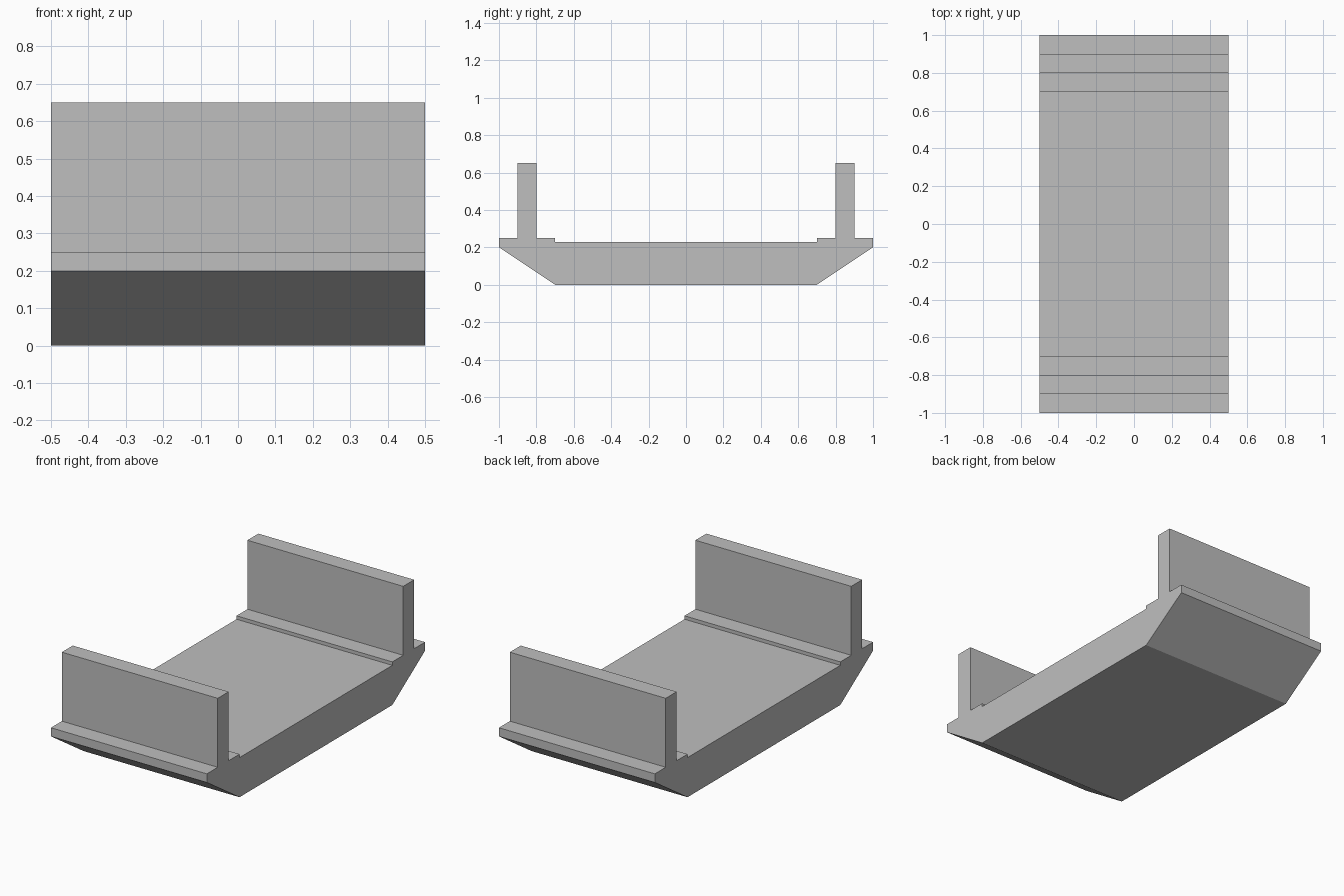
import bpy
import bmesh

cube = bpy.data.objects.get("Cube")
if cube:
    bpy.data.objects.remove(cube, do_unlink=True)

# Single plain grey material
grey = bpy.data.materials.new("light_grey")
grey.use_nodes = True
colour = (0.52, 0.52, 0.52, 1.0)
grey.diffuse_color = colour
grey.node_tree.nodes["Principled BSDF"].inputs["Base Color"].default_value = colour

HALF_WIDTH = 0.5

# Back half of the side profile (y, z): belly, sloped end, ledge, wall, ledge, deck
half = [(0.7, 0), (1, 0.2), (1, 0.25), (0.9, 0.25), (0.9, 0.65),
        (0.8, 0.65), (0.8, 0.25), (0.7, 0.25), (0.7, 0.23)]
profile = half + [(-y, z) for y, z in reversed(half)]

# Sweep the closed profile across the width
bm = bmesh.new()
side = bm.faces.new([bm.verts.new((-HALF_WIDTH, y, z)) for y, z in profile])
swept = bmesh.ops.extrude_face_region(bm, geom=[side], use_keep_orig=True)
moved = [v for v in swept["geom"] if isinstance(v, bmesh.types.BMVert)]
bmesh.ops.translate(bm, verts=moved, vec=(2 * HALF_WIDTH, 0, 0))
bmesh.ops.recalc_face_normals(bm, faces=bm.faces)

mesh = bpy.data.meshes.new("deck_with_end_walls")
bm.to_mesh(mesh)
bm.free()
mesh.materials.append(grey)
deck = bpy.data.objects.new("deck_with_end_walls", mesh)
bpy.context.collection.objects.link(deck)
